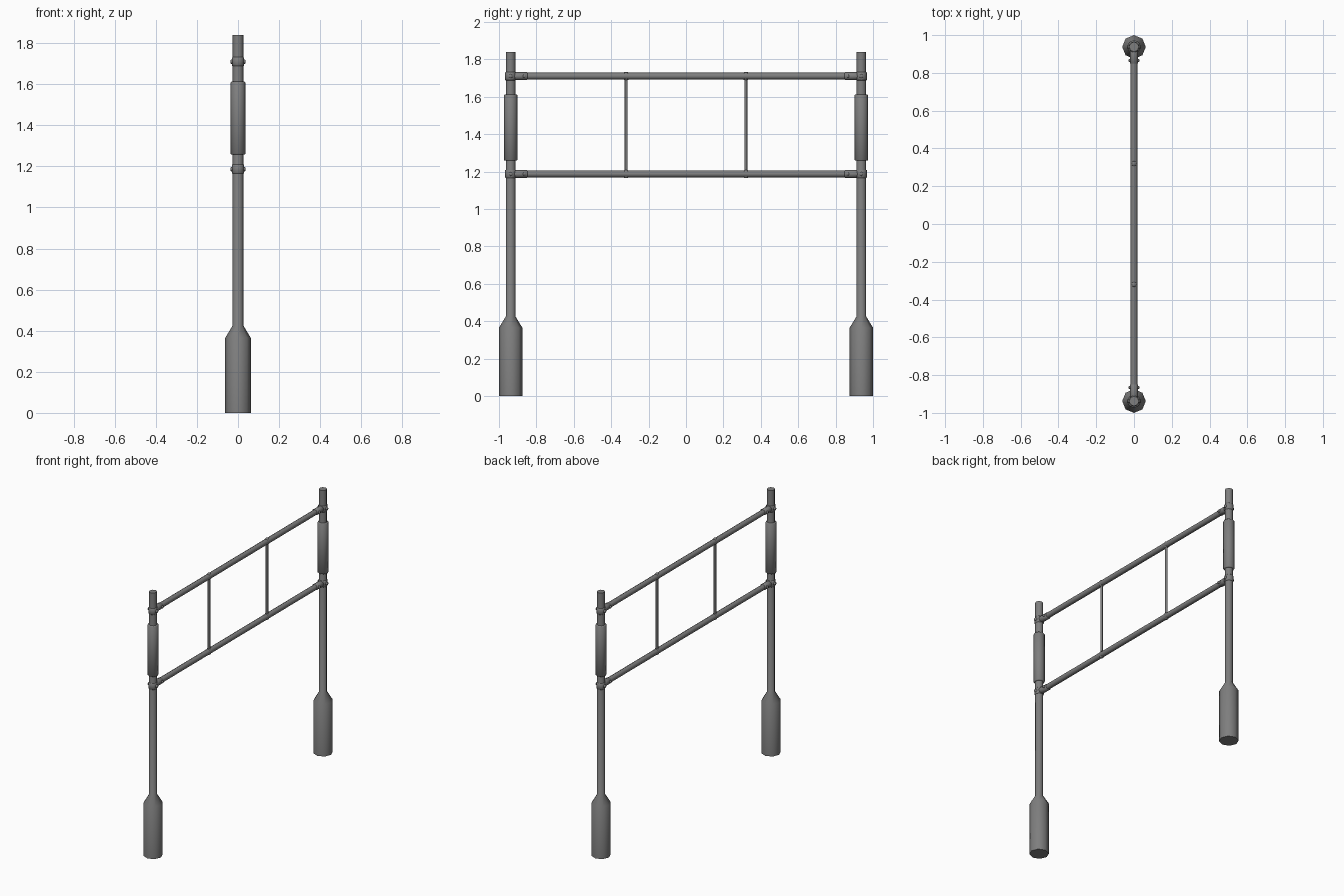
import bpy, math
from mathutils import Vector

if "Cube" in bpy.data.objects:
    bpy.data.objects.remove(bpy.data.objects["Cube"])

POST_Y = 0.9375
RAILS = {"upper": 1.71, "lower": 1.187}
SIDES = {"left": -1, "right": 1}

# Dark grey metal
metal = bpy.data.materials.new("dark_metal")
metal.diffuse_color = (0.21, 0.21, 0.21, 1)
metal.use_nodes = True
metal.node_tree.nodes["Principled BSDF"].inputs["Base Color"].default_value = metal.diffuse_color


def lathe(name, start, axis, profile, sides=8):
    """Turn (distance, radius) pairs around an axis and cap both ends."""
    rot = Vector((0, 0, 1)).rotation_difference(Vector(axis))
    verts, faces = [], []
    for d, r in profile:
        for i in range(sides):
            a = 2 * math.pi * i / sides
            verts.append(Vector(start) + rot @ Vector((r * math.cos(a), r * math.sin(a), d)))
    for k in range(len(profile) - 1):
        for i in range(sides):
            j = (i + 1) % sides
            faces.append((k * sides + i, k * sides + j, (k + 1) * sides + j, (k + 1) * sides + i))
    faces.append(tuple(reversed(range(sides))))
    last = (len(profile) - 1) * sides
    faces.append(tuple(range(last, last + sides)))
    mesh = bpy.data.meshes.new(name)
    mesh.from_pydata([tuple(v) for v in verts], [], faces)
    mesh.materials.append(metal)
    ob = bpy.data.objects.new(name, mesh)
    bpy.context.collection.objects.link(ob)
    bpy.ops.object.select_all(action='DESELECT')
    ob.select_set(True)
    bpy.context.view_layer.objects.active = ob
    bpy.ops.object.shade_smooth_by_angle(angle=math.radians(50))
    return ob


def rod(name, start, axis, length, radius, sides=8, bevel=0.0):
    b = bevel
    profile = [(0, radius), (length, radius)]
    if b:
        profile = [(0, radius - b), (b, radius), (length - b, radius), (length, radius - b)]
    return lathe(name, start, axis, profile, sides)


def bolt(name, y, z, half, radius):
    rod(name, (-half, y, z), (1, 0, 0), 2 * half, radius, 6, 0.003)


for side, s in SIDES.items():
    y = s * POST_Y
    # Post with its wide foot and tapered shoulder
    lathe(f"post_{side}", (0, y, 0), (0, 0, 1),
          [(0, 0.0625), (0.365, 0.0625), (0.425, 0.0262), (1.84, 0.0262)])
    # Grip sleeve
    rod(f"sleeve_{side}", (0, y, 1.258), (0, 0, 1), 0.354, 0.036, 8, 0.004)
    # Clamps holding the rails to the post
    for level, z in RAILS.items():
        tag = f"{level}_{side}"
        rod(f"clamp_collar_{tag}", (0, y, z - 0.022), (0, 0, 1), 0.044, 0.030, 8, 0.003)
        rod(f"clamp_socket_{tag}", (0, y, z), (0, -s, 0), 0.09, 0.0215, 8, 0.004)
        bolt(f"clamp_bolt_outer_{tag}", y, z, 0.036, 0.011)
        bolt(f"clamp_bolt_inner_{tag}", s * 0.865, z, 0.028, 0.009)

# Long horizontal rails
for level, z in RAILS.items():
    rod(f"rail_{level}", (0, -POST_Y, z), (0, 1, 0), 2 * POST_Y, 0.0185)

# Thin uprights passing through both rails, with weld collars
for side, s in SIDES.items():
    y = s * 0.32
    rod(f"upright_{side}", (0, y, 1.167), (0, 0, 1), 0.563, 0.0085)
    for level, z in RAILS.items():
        rod(f"upright_collar_{level}_{side}", (0, y, z - 0.021), (0, 0, 1), 0.042, 0.013, 8, 0.003)
